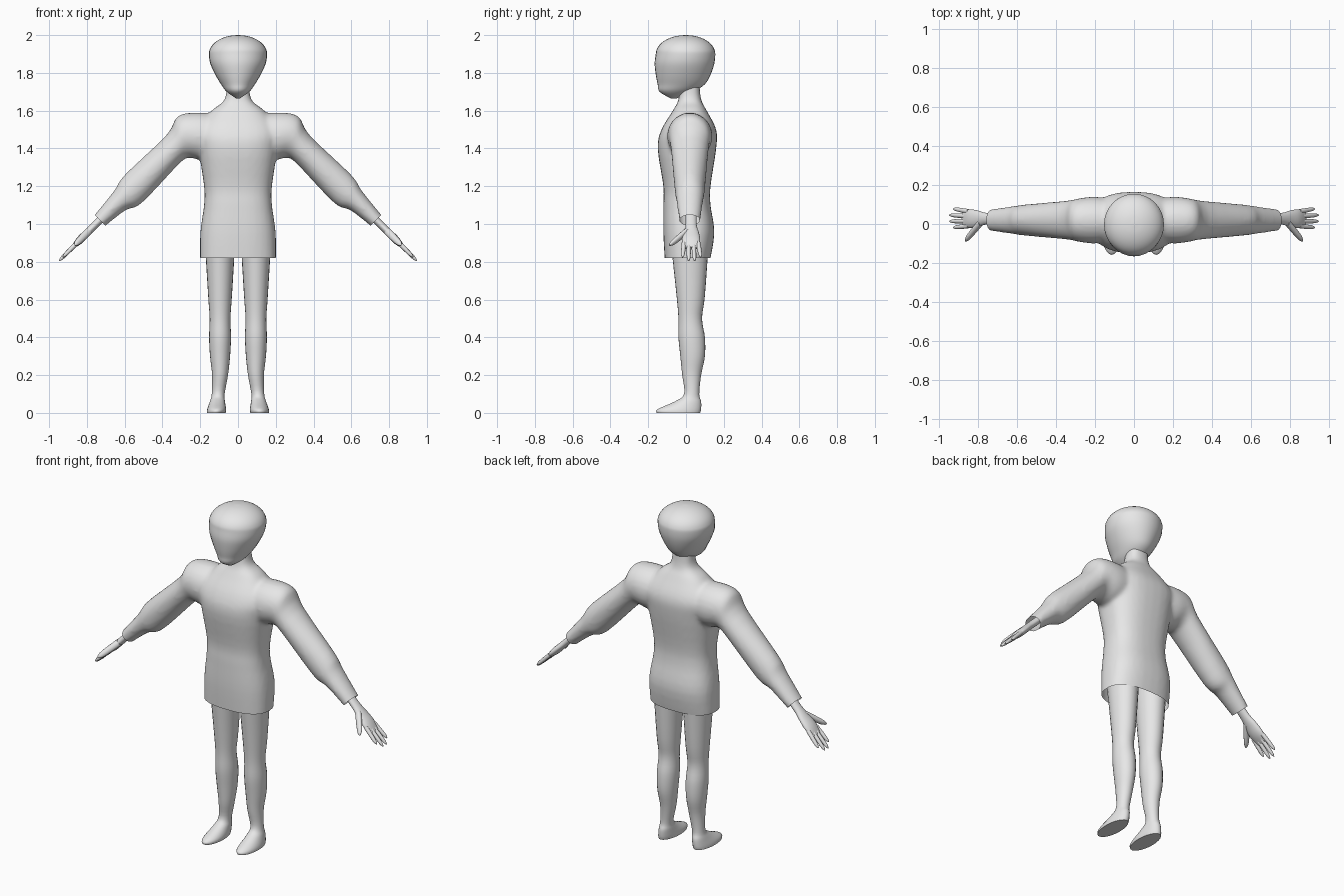
import bpy
import bmesh
import math
from mathutils import Vector

cube = bpy.data.objects.get("Cube")
if cube:
    bpy.data.objects.remove(cube, do_unlink=True)

shade = (0.8, 0.8, 0.8, 1)
grey = bpy.data.materials.new("plain grey")
grey.use_nodes = True
grey.diffuse_color = shade
grey.node_tree.nodes["Principled BSDF"].inputs["Base Color"].default_value = shade


def spline(before, start, end, after, t):
    """Smooth blend from start to end, guided by the neighbours."""
    leave, arrive = (end - before) / 2, (after - start) / 2
    bend = 3 * (end - start) - 2 * leave - arrive
    twist = 2 * (start - end) + leave + arrive
    return start + t * (leave + t * (bend + t * twist))


def refine(rows, steps):
    """Insert smooth in-between sections."""
    refined = []
    last = len(rows) - 1
    for i in range(last):
        window = [rows[max(0, min(last, i + k))] for k in (-1, 0, 1, 2)]
        for step in range(steps):
            refined.append([spline(*values, step / steps) for values in zip(*window)])
    return refined + [rows[-1]]


def loft(bm, rows, sides=24, steps=4, power=2):
    """Skin closed sections: two edge points in x, z and a y range each."""
    rings = []
    for xa, za, xb, zb, front, back in refine(rows, steps):
        middle = Vector((xa + xb, front + back, za + zb)) / 2
        across = Vector((xb - xa, 0, zb - za)) / 2
        depth = Vector((0, back - front, 0)) / 2
        ring = []
        for k in range(sides):
            angle = math.tau * k / sides
            c, s = (math.copysign(abs(f) ** (2 / power), f)
                    for f in (math.cos(angle), math.sin(angle)))
            ring.append(bm.verts.new(middle + across * c + depth * s))
        rings.append(ring)
    for low, high in zip(rings, rings[1:]):
        for k in range(sides):
            following = (k + 1) % sides
            bm.faces.new((low[k], low[following], high[following], high[k]))
    bm.faces.new(rings[0][::-1])
    bm.faces.new(rings[-1])


def upright(rows, centre=lambda z: 0):
    """Level sections from half width, height, front and back."""
    return [(centre(z) - width, z, centre(z) + width, z, front, back)
            for width, z, front, back in rows]


def finish(name, bm, mirror=False, sharp=50):
    """Turn the mesh into a smooth shaded object."""
    bmesh.ops.recalc_face_normals(bm, faces=bm.faces)
    mesh = bpy.data.meshes.new(name)
    bm.to_mesh(mesh)
    bm.free()
    mesh.materials.append(grey)
    for poly in mesh.polygons:
        poly.use_smooth = True
    mesh.set_sharp_from_angle(angle=math.radians(sharp))
    obj = bpy.data.objects.new(name, mesh)
    bpy.context.collection.objects.link(obj)
    if mirror:
        obj.modifiers.new("mirror", 'MIRROR')
    return obj


# Coat: torso with collar and both sleeves, fused into one skin
bm = bmesh.new()
loft(bm, upright([
    (0.2, 0.77, -0.11, 0.12),
    (0.2, 0.95, -0.12, 0.15),
    (0.18, 1.1, -0.12, 0.13),
    (0.18, 1.2, -0.12, 0.13),
    (0.21, 1.4, -0.15, 0.16),
    (0.22, 1.5, -0.13, 0.16),
    (0.14, 1.6, -0.07, 0.11),
    (0.07, 1.66, -0.04, 0.08),
    (0.06, 1.77, -0.03, 0.07),
]), sides=32, power=2.5)
sleeve = [
    (0.1, 1.58, 0.1, 1.35, 0.11),
    (0.22, 1.59, 0.2, 1.34, 0.12),
    (0.32, 1.57, 0.26, 1.35, 0.11),
    (0.38, 1.47, 0.31, 1.32, 0.1),
    (0.6, 1.26, 0.51, 1.11, 0.08),
    (0.66, 1.17, 0.6, 1.07, 0.07),
    (0.8, 1, 0.75, 0.95, 0.05),
]
for side in (1, -1):
    loft(bm, [(side * xa, za, side * xb, zb, 0.02 - depth, 0.02 + depth)
              for xa, za, xb, zb, depth in sleeve])
draft = finish("coat_draft", bm)
fuse = draft.modifiers.new("fuse", 'REMESH')
fuse.mode = 'VOXEL'
fuse.voxel_size = 0.011
relax = draft.modifiers.new("relax", 'SMOOTH')
relax.factor = 0.5
relax.iterations = 8
graph = bpy.context.evaluated_depsgraph_get()
graph.update()
bm = bmesh.new()
bm.from_mesh(draft.evaluated_get(graph).to_mesh())
bpy.data.objects.remove(draft, do_unlink=True)

# Cut the coat open at the hem and the cuffs
cuts = [((0, 0, 0.82), (0, 0, -1))]
cuts += [((side * 0.73, 0, 1.02), (side, 0, -1)) for side in (1, -1)]
for point, normal in cuts:
    bmesh.ops.bisect_plane(bm, geom=bm.verts[:] + bm.edges[:] + bm.faces[:],
                           plane_co=point, plane_no=normal, clear_outer=True)
finish("coat", bm, sharp=80)

# Head: a narrowing jaw under a rounded crown
jaw = [
    (0.01, 1.665, -0.08, -0.05),
    (0.06, 1.7, -0.14, 0.04),
    (0.09, 1.74, -0.15, 0.1),
    (0.12, 1.79, -0.16, 0.13),
    (0.147, 1.85, -0.166, 0.15),
]
crown = []
for step in range(7):
    angle = math.radians(step * 14.5)
    spread = math.cos(angle)
    crown.append((0.154 * spread, 1.9 + math.sin(angle) / 10, -0.16 * spread, 0.155 * spread))
bm = bmesh.new()
loft(bm, upright(jaw + crown), sides=32)
finish("head", bm)

# Legs with feet, the ankles turning slightly outward
bm = bmesh.new()
loft(bm, upright([
    (0.08, 0.9, -0.08, 0.12),
    (0.063, 0.62, -0.05, 0.1),
    (0.055, 0.5, -0.04, 0.085),
    (0.058, 0.4, -0.04, 0.1),
    (0.053, 0.3, -0.03, 0.1),
    (0.042, 0.2, -0.02, 0.08),
    (0.034, 0.1, -0.01, 0.07),
    (0.04, 0.06, -0.06, 0.08),
    (0.05, 0.02, -0.15, 0.08),
    (0.05, 0, -0.155, 0.075),
], centre=lambda z: 0.115 - 0.02 * min(1, z * 5)))
finish("legs", bm, mirror=True)

# Hands: a flat palm, four fingers and a thumb, sloping along the arm
bm = bmesh.new()


def slab(rows, sides):
    """Skin sections of the hand from reach, y, half width and half thickness."""
    loft(bm, [(x + thick, 1.752 - x + thick, x - thick, 1.752 - x - thick, y - wide, y + wide)
              for x, y, wide, thick in rows], sides=sides, steps=3)


def digit(base, tip, radius):
    """Tapered finger with a rounded end."""
    start, end = Vector(base), Vector(tip)
    rows = []
    for along, scale in [(0, 1), (0.5, 0.95), (0.85, 0.75), (1, 0.2)]:
        x, y = start.lerp(end, along)
        rows.append((x, y, radius * scale, radius * scale * 0.7))
    slab(rows, sides=12)


slab([(x, 0.027, wide, 0.014 if x < 0.87 else 0.005) for x, wide in
      [(0.7, 0.03), (0.76, 0.03), (0.8, 0.042), (0.84, 0.048), (0.88, 0.04)]], sides=20)
for spread in (-1.5, -0.5, 0.5, 1.5):
    digit((0.85, 0.027 + spread * 0.025),
          (0.95 - spread * spread / 100, 0.03 + spread * 0.032), 0.012)
digit((0.785, 0.01), (0.865, -0.085), 0.02)
finish("hands", bm, mirror=True)
